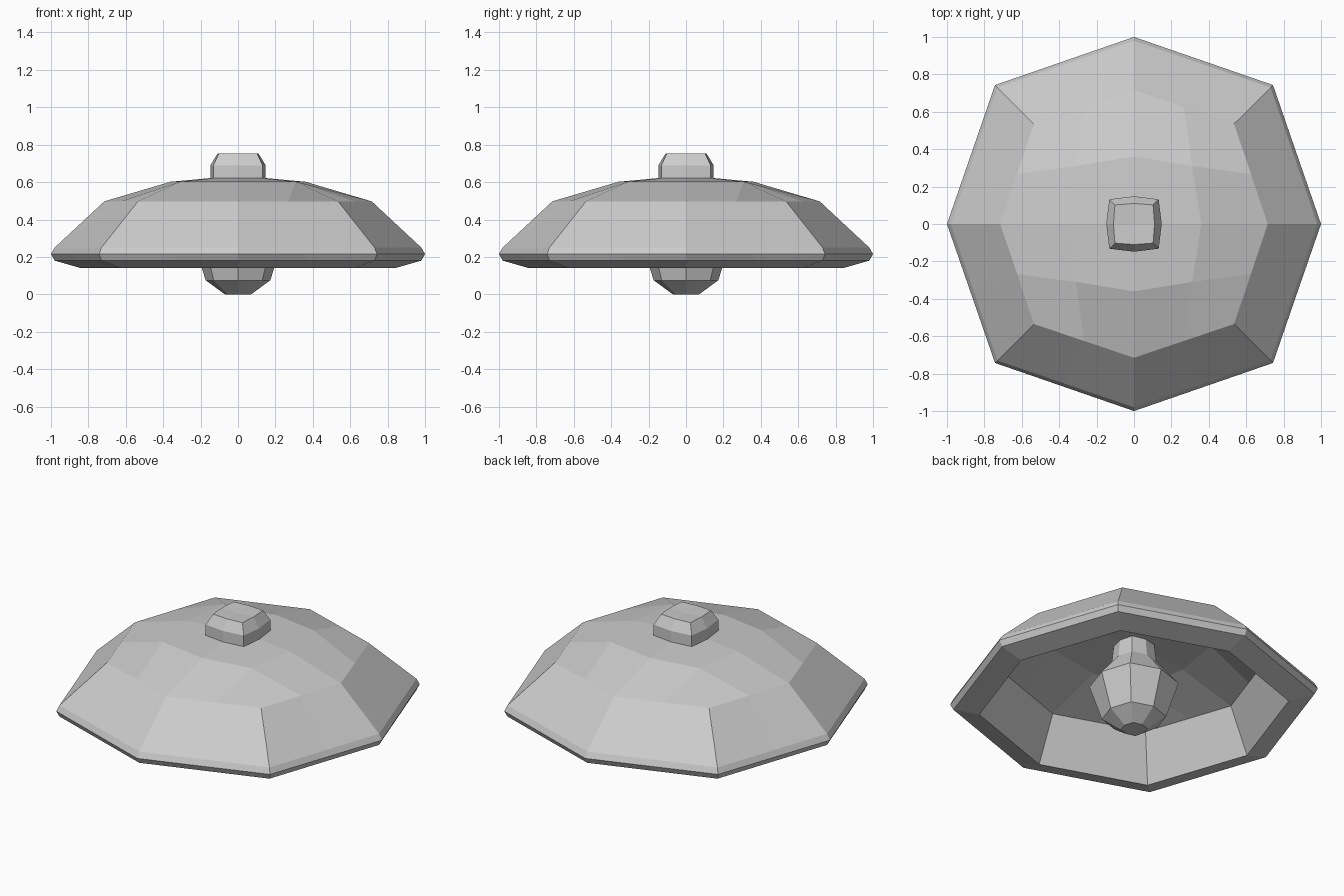
import bpy
import bmesh

if "Cube" in bpy.data.objects:
    bpy.data.objects.remove(bpy.data.objects["Cube"])


def ring_points(r, c, z, split=False):
    """Squarish octagon: mid-side points at r, corner points at (c, c)."""
    pts = [(r, 0), (c, c), (0, r), (-c, c), (-r, 0), (-c, -c), (0, -r), (c, -c)]
    if split:  # add the midpoint of every side
        pts = [p for i, a in enumerate(pts)
               for b in [pts[(i + 1) % 8]]
               for p in (a, ((a[0] + b[0]) / 2, (a[1] + b[1]) / 2))]
    return [(x, y, z) for x, y in pts]


def add_ring(bm, *args):
    return [bm.verts.new(p) for p in ring_points(*args)]


def bridge(bm, a, b):
    n = len(a)
    for i in range(n):
        j = (i + 1) % n
        bm.faces.new((a[i], a[j], b[j], b[i]))


def fan_quads(bm, ring, z):
    """Fill an 8-point ring with four quads around a centre point."""
    c = bm.verts.new((0, 0, z))
    for i in range(0, 8, 2):
        bm.faces.new((c, ring[i], ring[i + 1], ring[(i + 2) % 8]))


def dome_cap(bm, outer, r, c, z, z_mid):
    """4 x 4 quad grid closing a 16-point ring."""
    inner = add_ring(bm, r, c, z)
    for k in range(4):
        o, i = 4 * k, 2 * k
        m, d, n = inner[i], inner[i + 1], inner[(i + 2) % 8]
        bm.faces.new((m, outer[o], outer[o + 1], d))
        bm.faces.new((d, outer[o + 1], outer[o + 2], outer[o + 3]))
        bm.faces.new((d, outer[o + 3], outer[(o + 4) % 16], n))
    fan_quads(bm, inner, z_mid)


def finish(bm, name):
    bmesh.ops.recalc_face_normals(bm, faces=bm.faces)
    me = bpy.data.meshes.new(name)
    bm.to_mesh(me)
    bm.free()
    ob = bpy.data.objects.new(name, me)
    bpy.context.collection.objects.link(ob)
    return ob


def stacked(name, profile, z_low, z_high):
    """Closed part lofted through (mid, corner, z) rings."""
    bm = bmesh.new()
    rings = [add_ring(bm, *p) for p in profile]
    for a, b in zip(rings, rings[1:]):
        bridge(bm, a, b)
    fan_quads(bm, rings[0], z_low)
    fan_quads(bm, rings[-1], z_high)
    return finish(bm, name)


# Hollow shade: inner wall, lip, rim bevel, outer slope, then both dome caps
bm = bmesh.new()
profile = [(0.72, 0.535, 0.42), (0.84, 0.625, 0.14), (0.98, 0.73, 0.18),
           (1.0, 0.743, 0.215), (0.98, 0.73, 0.25), (0.715, 0.535, 0.497)]
rings = [add_ring(bm, *p, True) for p in profile]
for a, b in zip(rings, rings[1:]):
    bridge(bm, a, b)
dome_cap(bm, rings[-1], 0.36, 0.31, 0.602, 0.635)
dome_cap(bm, rings[0], 0.36, 0.31, 0.525, 0.555)
finish(bm, "shade")

# Finial on top of the shade
stacked("finial", [(0.148, 0.132, 0.60), (0.148, 0.132, 0.69), (0.11, 0.102, 0.752)],
        0.60, 0.745)

# Bulb with its neck under the shade
stacked("bulb", [(0.07, 0.055, 0.0), (0.173, 0.13, 0.075), (0.24, 0.18, 0.29),
                 (0.115, 0.09, 0.44), (0.10, 0.08, 0.58)], 0.0, 0.58)
